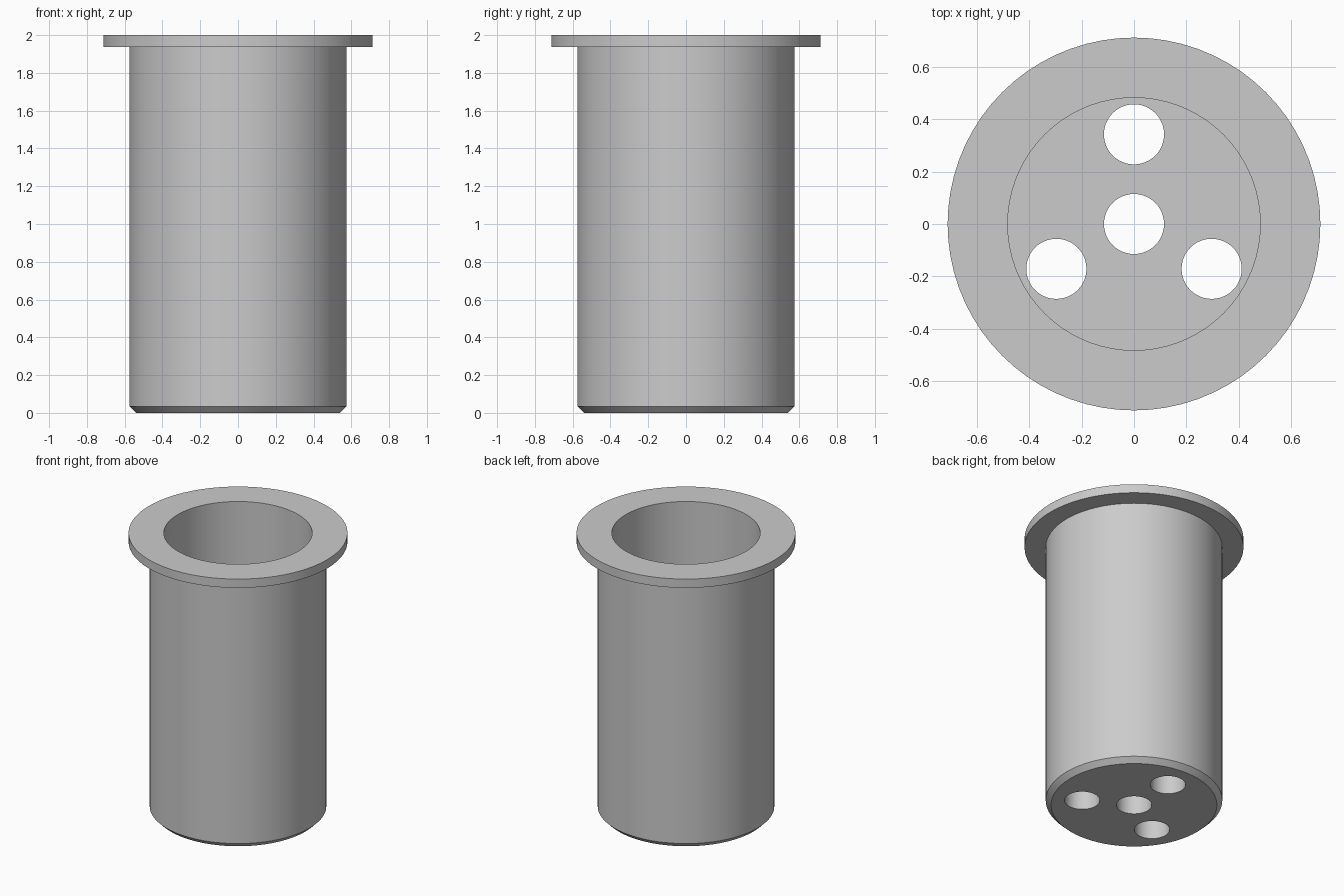
import bpy
import bmesh
import math
from mathutils import Matrix, Vector

cube = bpy.data.objects.get("Cube")
if cube:
    bpy.data.objects.remove(cube)

SEGMENTS = 72
FLOOR = 0.2            # thickness of the cup floor
HOLE_RADIUS = 0.115
HOLE_RING = 0.343

grey = bpy.data.materials.new("light grey")
grey.use_nodes = True
colour = (0.6, 0.6, 0.6, 1)
grey.diffuse_color = colour
grey.node_tree.nodes["Principled BSDF"].inputs["Base Color"].default_value = colour


def add_object(name, bm):
    bmesh.ops.recalc_face_normals(bm, faces=bm.faces)
    mesh = bpy.data.meshes.new(name)
    bm.to_mesh(mesh)
    bm.free()
    mesh.materials.append(grey)
    obj = bpy.data.objects.new(name, mesh)
    bpy.context.collection.objects.link(obj)
    return obj


def lathe(name, profile):
    """Turn an (r, z) profile around z and cap its two end rings."""
    bm = bmesh.new()
    rings = []
    for r, z in profile:
        rings.append([bm.verts.new((r * math.cos(a), r * math.sin(a), z))
                      for a in (math.tau * i / SEGMENTS for i in range(SEGMENTS))])
    for low, high in zip(rings, rings[1:]):
        for i in range(SEGMENTS):
            j = (i + 1) % SEGMENTS
            bm.faces.new((low[i], low[j], high[j], high[i]))
    bm.faces.new(rings[0])
    bm.faces.new(rings[-1])
    return add_object(name, bm)


# Flanged cup: chamfered base, outer wall, flange, bore, floor
sleeve = lathe("flanged_sleeve", [
    (0.54, 0), (0.575, 0.035), (0.575, 1.937), (0.713, 1.937),
    (0.713, 2), (0.483, 2), (0.483, FLOOR)])

# Drill the centre hole and three holes around it
bm = bmesh.new()
centres = [Vector((0, 0, FLOOR / 2))]
for k in range(3):
    a = math.radians(90 + 120 * k)
    centres.append(Vector((HOLE_RING * math.cos(a), HOLE_RING * math.sin(a), FLOOR / 2)))
for c in centres:
    bmesh.ops.create_cone(bm, cap_ends=True, segments=48, radius1=HOLE_RADIUS,
                          radius2=HOLE_RADIUS, depth=FLOOR * 2,
                          matrix=Matrix.Translation(c))
drill = add_object("hole_cutter", bm)
drill.hide_render = True

cut = sleeve.modifiers.new("floor holes", 'BOOLEAN')
cut.operation = 'DIFFERENCE'
cut.solver = 'EXACT'
cut.object = drill

bpy.ops.object.select_all(action='DESELECT')
sleeve.select_set(True)
bpy.context.view_layer.objects.active = sleeve
bpy.ops.object.modifier_apply(modifier=cut.name)
bpy.data.objects.remove(drill)
bpy.ops.object.shade_smooth_by_angle(angle=math.radians(30))
